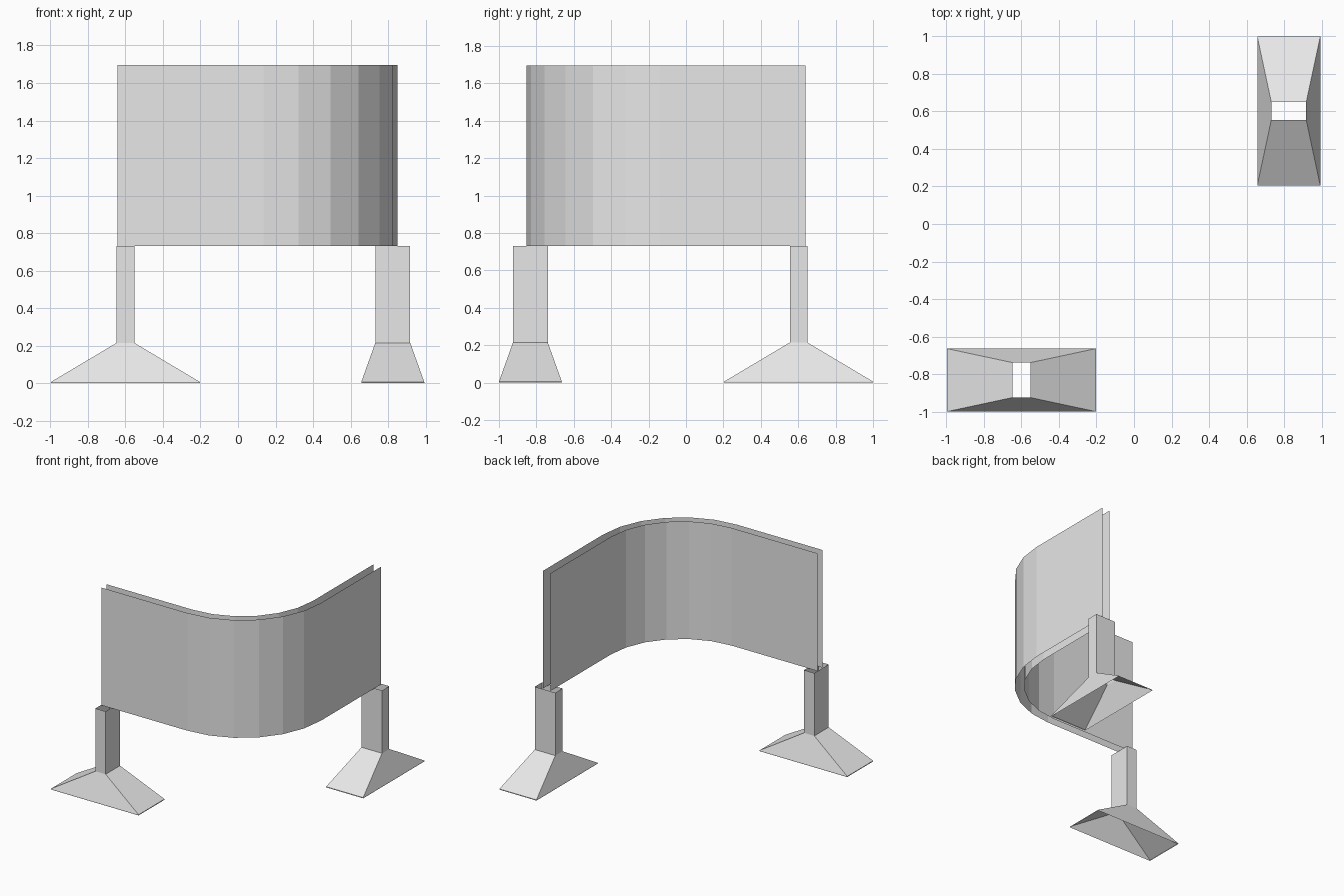
import bpy, bmesh
from math import sin, cos, pi

cube = bpy.data.objects.get("Cube")
if cube:
    bpy.data.objects.remove(cube, do_unlink=True)

grey = bpy.data.materials.new("light_grey")
grey.use_nodes = True
grey.diffuse_color = (0.8, 0.8, 0.8, 1)
grey.node_tree.nodes["Principled BSDF"].inputs["Base Color"].default_value = (0.8, 0.8, 0.8, 1)


def loft(name, rings, closed, flip=False):
    """Skin a stack of equal-length point rings with flat quads, leaving the ends open."""
    bm = bmesh.new()
    rows = [[bm.verts.new(p) for p in ring] for ring in rings]
    for low, high in zip(rows, rows[1:]):
        n = len(low)
        for i in range(n if closed else n - 1):
            j = (i + 1) % n
            face = bm.faces.new((low[i], low[j], high[j], high[i]))
            if flip:
                face.normal_flip()
    mesh = bpy.data.meshes.new(name)
    bm.to_mesh(mesh)
    bm.free()
    mesh.materials.append(grey)
    obj = bpy.data.objects.new(name, mesh)
    bpy.context.collection.objects.link(obj)


def rectangle(cx, cy, hx, hy, z):
    return [(cx + sx * hx, cy + sy * hy, z)
            for sx, sy in ((-1, -1), (1, -1), (1, 1), (-1, 1))]


# Curved panel: two parallel open sheets, straight arms joined by a quarter bend
BOTTOM, TOP = 0.73, 1.695
BEND, END = 0.14, 0.64


def sheet(name, radius, flip):
    path = [(-END, -BEND - radius)]
    for i in range(7):
        a = i * pi / 12
        path.append((BEND + radius * sin(a), -BEND - radius * cos(a)))
    path.append((BEND + radius, END))
    loft(name, [[(x - 0.003, y, z) for x, y in path] for z in (BOTTOM, TOP)], False, flip)


sheet("panel_outer_sheet", 0.713, False)
sheet("panel_inner_sheet", 0.643, True)


# Supports: hollow post on a flared, open foot with a thin rim
def support(side, cx, cy, turned):
    def ring(long, short, z):
        hx, hy = (short, long) if turned else (long, short)
        return rectangle(cx, cy, hx, hy, z)

    loft(side + "_post", [ring(0.047, 0.093, z) for z in (0.215, BOTTOM)], True)
    loft(side + "_foot", [ring(0.398, 0.168, 0), ring(0.398, 0.168, 0.006),
                          ring(0.047, 0.093, 0.215)], True)


support("right", -0.6, -0.832, False)
support("left", 0.825, 0.602, True)
